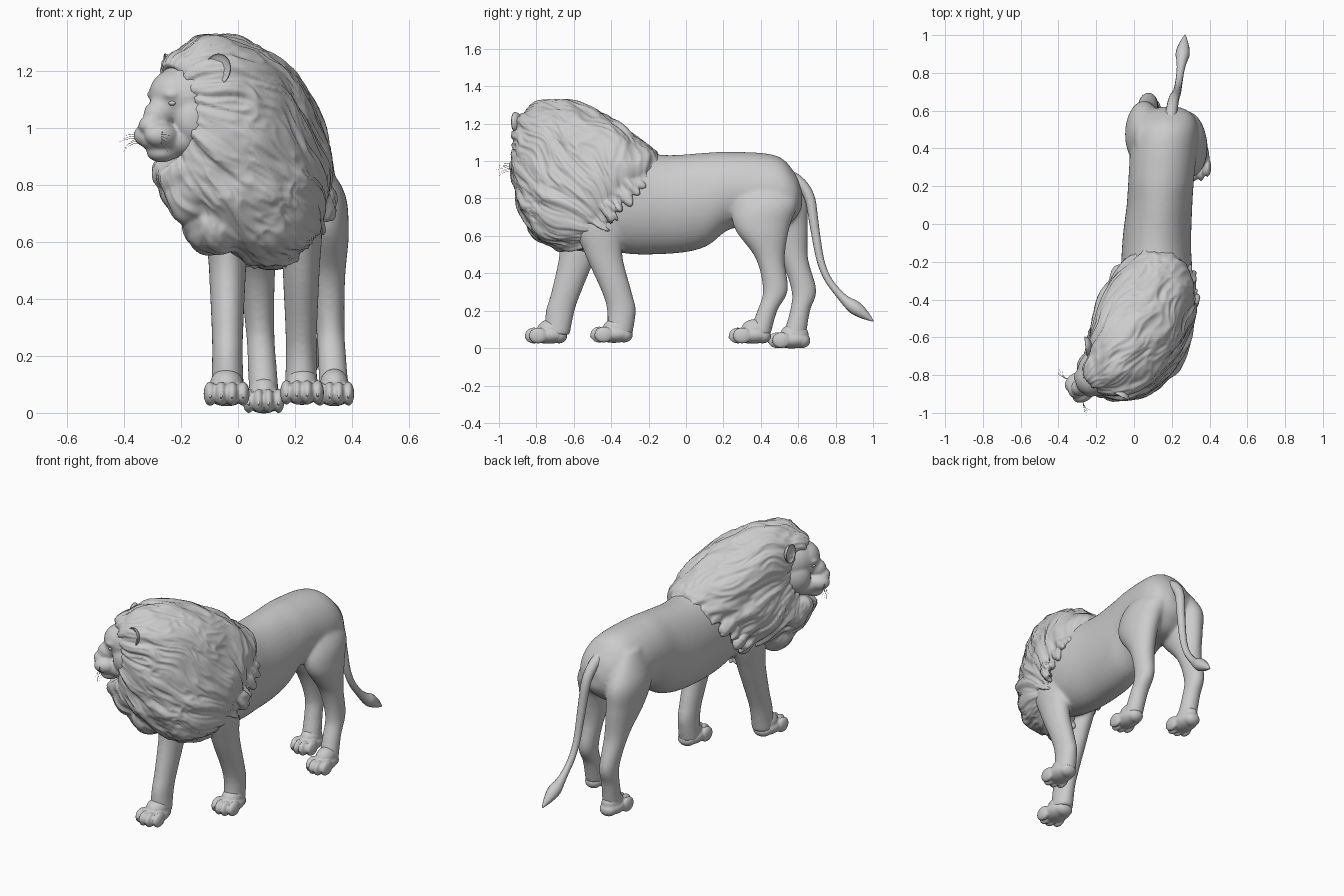
import bpy, bmesh, math, random
from mathutils import Vector, Matrix, noise

if "Cube" in bpy.data.objects:
    bpy.data.objects.remove(bpy.data.objects["Cube"])

random.seed(4)
# Head frame: local x = facing direction, local y = the animal's left, z = up
F, S = Vector((-.82, -.572, 0)), Vector((.572, -.82, 0))
HEAD = Matrix.Translation((-.165, -.78, 0)) @ Matrix((F, S, (0, 0, 1))).transposed().to_4x4()


def blob(bm, c, r, direction=None, frame=Matrix()):
    """Ellipsoid, optionally with its z axis along a direction."""
    rot = Vector(direction).to_track_quat('Z', 'Y').to_matrix().to_4x4() if direction else Matrix()
    m = frame @ Matrix.Translation(c) @ rot @ Matrix.Diagonal((*r, 1))
    return bmesh.ops.create_uvsphere(bm, u_segments=24, v_segments=16, radius=1, matrix=m)['verts']


def loft(bm, rows, axis='Z', n=40, power=2.0, shear=0, steps=6):
    """Closed skin through oval sections (x, y, z, half width, half depth)."""
    fine = []
    for i in range(len(rows) - 1):
        p = [rows[max(0, min(len(rows) - 1, i + k))] for k in (-1, 0, 1, 2)]
        for j in range(steps):
            t = j / steps
            fine.append([.5 * (2 * b + (c - a) * t + (2 * a - 5 * b + 4 * c - d) * t * t
                               + (3 * b - a - 3 * c + d) * t ** 3) for a, b, c, d in zip(*p)])
    fine.append(rows[-1])
    rings = []
    for x, y, z, a, b in fine:
        ring = []
        for i in range(n):
            u, v = math.cos(math.tau * i / n), math.sin(math.tau * i / n)
            u = a * math.copysign(abs(u) ** (2 / power), u)
            v = b * math.copysign(abs(v) ** (2 / power), v)
            ring.append(bm.verts.new((x + u + shear * v, y + v, z) if axis == 'Z' else (x + u, y, z + v)))
        rings.append(ring)
    for r, q in zip(rings, rings[1:]):
        for i in range(n):
            bm.faces.new((r[i], r[(i + 1) % n], q[(i + 1) % n], q[i]))
    bm.faces.new(rings[0][::-1])
    bm.faces.new(rings[-1])


def finish(name, bm, voxel=0, smooth=0):
    """Turn a bmesh into an object; with a voxel size, fuse the pieces into one skin."""
    bmesh.ops.recalc_face_normals(bm, faces=bm.faces)
    me = bpy.data.meshes.new(name)
    bm.to_mesh(me)
    bm.free()
    ob = bpy.data.objects.new(name, me)
    bpy.context.collection.objects.link(ob)
    if voxel:
        m = ob.modifiers.new('fuse', 'REMESH')
        m.mode, m.voxel_size = 'VOXEL', voxel
        m = ob.modifiers.new('soften', 'SMOOTH')
        m.factor, m.iterations = .5, smooth
        dg = bpy.context.evaluated_depsgraph_get()
        me = bpy.data.meshes.new_from_object(ob.evaluated_get(dg))
        ob.modifiers.clear()
        ob.data = me
    me.polygons.foreach_set('use_smooth', [True] * len(me.polygons))
    return ob


def strand(name, lines, bevel):
    """Round curve object; each line is a list of (x, y, z, radius factor)."""
    cu = bpy.data.curves.new(name, 'CURVE')
    cu.dimensions, cu.bevel_depth, cu.bevel_resolution = '3D', bevel, 4 if bevel > .01 else 0
    cu.use_fill_caps = True
    for pts in lines:
        sp = cu.splines.new('NURBS')
        sp.points.add(len(pts) - 1)
        for p, (x, y, z, r) in zip(sp.points, pts):
            p.co, p.radius = (x, y, z, 1), r
        sp.order_u, sp.use_endpoint_u, sp.resolution_u = 3, True, 8 if bevel > .01 else 2
    ob = bpy.data.objects.new(name, cu)
    bpy.context.collection.objects.link(ob)


# Torso
body = bmesh.new()
loft(body, [(.07, -.78, .81, .1, .13), (.115, -.4, .785, .185, .265), (.12, -.1, .768, .182, .264),
            (.135, .1, .792, .174, .252), (.145, .25, .845, .174, .205), (.165, .48, .83, .175, .2),
            (.18, .58, .815, .13, .125), (.19, .62, .8, .05, .05)], axis='Y')

# Legs: shared thickness per pair (z, half width, half depth), own stride (left y, right y)
front = [(.84, .05, .1, -.45, -.52), (.68, .072, .135, -.465, -.545), (.5, .065, .1, -.44, -.578),
         (.3, .056, .08, -.37, -.64), (.2, .054, .077, -.345, -.672), (.07, .058, .068, -.355, -.69)]
hind = [(.97, .04, .07, .42, .44), (.8, .097, .168, .43, .47), (.65, .086, .15, .405, .5),
        (.48, .064, .078, .45, .575), (.31, .051, .067, .478, .63), (.2, .05, .054, .435, .61),
        (.07, .053, .062, .39, .58)]
for rows, x_left, x_right, lean in ((front, .222, -.037, 0), (hind, .342, .095, .06)):
    for x0, side in ((x_left, 3), (x_right, 4)):
        # The top of each leg leans in under the torso skin
        loft(body, [(x0 - lean * r[0] + (.13 - x0) * max(0, r[0] - .74) * 2.2, r[side], *r[:3]) for r in rows])

# Upper body and legs get strong softening; paws are fused separately to keep toes crisp
finish('body_and_legs', body, .009, 14)
paws, claws = bmesh.new(), bmesh.new()
for x, y0, floor, w in ((.225, -.51, .03, 1.02), (-.04, -.86, .025, 1.07), (.338, .23, .025, .93), (.09, .44, 0, .97)):
    blob(paws, (x, y0 + .125, floor + .045), (.066 * w, .1, .047))
    blob(paws, (x, y0 + .14, floor + .075), (.055 * w, .075, .055))
    blob(paws, (x, y0 + .18, floor + .04), (.052 * w, .045, .04))
    for i in range(4):
        dx, dy = (i - 1.5) * .036 * w, .022 * (i in (0, 3))
        blob(paws, (x + dx, y0 + .048 + dy, floor + .042), (.0215 * w, .05, .043))
        blob(claws, (x + dx, y0 + .01 + dy, floor + .042), (.006, .009, .018), (0, .6, 1))
finish('paws', paws, .006, 3)
finish('claws', claws)

# Tail with tuft
strand('tail', [[(.19, .53, .93, 1.3), (.205, .655, .885, 1.2), (.225, .69, .62, .95), (.235, .73, .4, .75),
                 (.25, .84, .26, .8), (.26, .92, .205, 1.9), (.27, 1, .145, .15)]], .025)

# Head: skull, brow, muzzle, cheeks and jaw fused together
head = bmesh.new()
for f, z, rf, rs, rz in ((0, 1.11, .14, .13, .13), (.06, 1.12, .1, .095, .09), (.1, 1.08, .065, .06, .065),
                         (.14, 1.045, .055, .048, .055), (.175, 1.01, .042, .042, .035),
                         (.12, .96, .085, .074, .05), (.125, .915, .055, .052, .035), (.05, .96, .1, .095, .07)):
    blob(head, (f, 0, z), (rf, rs, rz), frame=HEAD)
for s in (-1, 1):
    blob(head, (.15, s * .034, .975), (.065, .048, .045), frame=HEAD)
    blob(head, (.02, s * .07, 1.03), (.09, .065, .1), frame=HEAD)
    blob(head, (.108, s * .047, 1.118), (.042, .036, .022), frame=HEAD)
finish('head', head, .006, 12)

# Nose, eyes and cupped ears
nose = bmesh.new()
blob(nose, (.201, 0, 1.005), (.014, .027, .014), frame=HEAD)
finish('nose', nose)
eyes, ears, hairs = bmesh.new(), bmesh.new(), []
for s in (-1, 1):
    blob(eyes, (.122, s * .058, 1.088), (.012, .015, .009), frame=HEAD)
    cup = blob(ears, (0, 0, 0), (.035, .05, .056))
    for v in cup:
        if v.co.x > 0:
            v.co.x *= -.5
    turn = Matrix.Translation((0, s * .162, 1.207)) @ Matrix.Rotation(s * .5, 4, 'Z') @ Matrix.Rotation(-s * .4, 4, 'X')
    bmesh.ops.transform(ears, matrix=HEAD @ turn, verts=cup)
    # Whisker paths, fanned out from the muzzle pads
    for i in range(7):
        z = .985 - .006 * i
        pts = ((.17, s * .06, z), (.2, s * .1, z), (.17 + .012 * (i % 4), s * (.135 + .01 * (i % 2)), z - .005 * i))
        hairs.append([(*(HEAD @ Vector(p)), r) for p, r in zip(pts, (1, .8, .3))])
finish('eyes', eyes)
finish('ears', ears)
strand('whiskers', hairs, .001)

# Mane: main volume, beard and the hair above the forehead
mane = bmesh.new()
loft(mane, [(.09, -.6, .52, .07, .08), (.09, -.62, .6, .165, .185), (.05, -.595, .73, .25, .295),
            (.035, -.565, .86, .275, .35), (.035, -.535, 1, .25, .405), (-.025, -.63, 1.2, .21, .285),
            (-.07, -.68, 1.31, .095, .135), (-.08, -.69, 1.33, .03, .04)], n=64, power=2.2, shear=.22)
for c, r in (((-.165, -.76, .8), (.115, .13, .14)), ((-.08, -.74, .67), (.12, .11, .12)),
             ((-.205, -.795, .845), (.1, .095, .085)), ((-.15, -.77, 1.21), (.12, .12, .07))):
    blob(mane, c, r)
# Ragged locks around the tilted oval where the mane ends
for i in range(52):
    c, s = math.cos(math.tau * i / 52), math.sin(math.tau * i / 52)
    jit = Vector([random.uniform(-.012, .012) for _ in range(3)])
    blob(mane, Vector((.1 + .21 * c, -.37 + .2 * s, .775 + .225 * s)) + jit, (.024, .024, random.uniform(.05, .075)),
         (.15, .7, -.5 + random.uniform(-.3, .3)))
ob = finish('mane', mane, .008, 9)

# Comb strands into the mane, flowing back and down away from the face
root, flow = Vector((-.25, -.83, 1.08)), Vector((.62, .55, -.55)).normalized()
back = HEAD.inverted()
moved = []
for v in ob.data.vertices:
    q = v.co - root
    d = q.dot(flow)
    u = (q - flow * d).normalized()
    k = u * 5 + flow * d * 2.6 + noise.noise_vector(v.co * 5) * .8
    p = v.co + v.normal * (.02 * noise.noise(k) + .014 * (.4 - abs(noise.noise(k * 2.1))) - .002)
    h = back @ p
    e = math.hypot(h.y / .12, (h.z - 1.05) / .15)
    if e < 1.5:
        h.x = min(h.x, .03 + .2 * max(0, e - .8))
        p = HEAD @ h
    moved.append(p)
for v, p in zip(ob.data.vertices, moved):
    v.co = p
